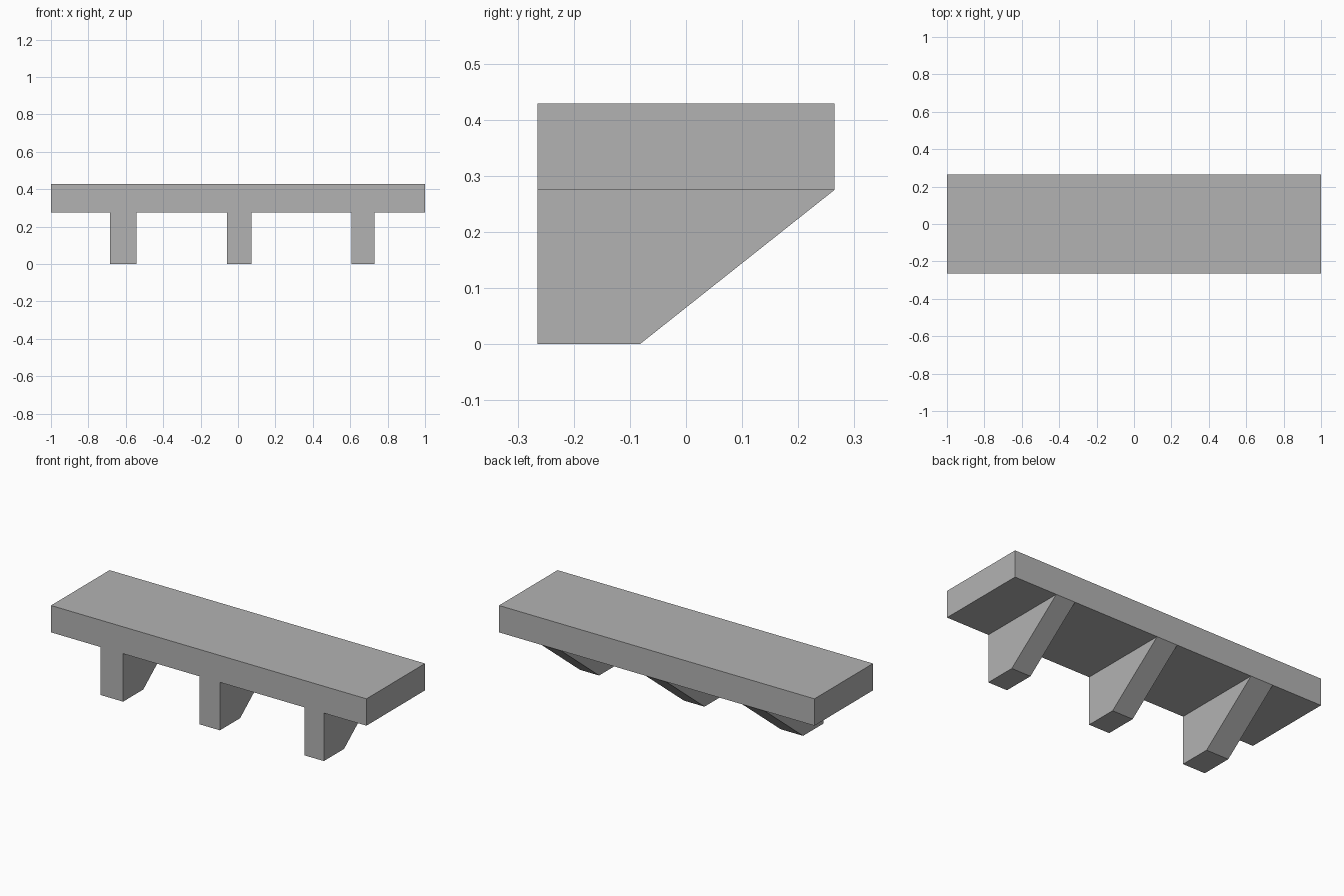
import bpy
import bmesh

cube = bpy.data.objects.get("Cube")
if cube:
    bpy.data.objects.remove(cube, do_unlink=True)

grey = bpy.data.materials.new("plain grey")
grey.use_nodes = True
colour = (0.45, 0.45, 0.45, 1)
grey.diffuse_color = colour
grey.node_tree.nodes["Principled BSDF"].inputs["Base Color"].default_value = colour

FRONT, BACK = -0.265, 0.265
SHELF_BOTTOM, SHELF_TOP = 0.275, 0.429


def extrude_profile(name, profile, x0, x1):
    """Extrude a (y, z) side profile along x from x0 to x1."""
    bm = bmesh.new()
    face = bm.faces.new([bm.verts.new((x0, y, z)) for y, z in profile])
    result = bmesh.ops.extrude_face_region(bm, geom=[face])
    moved = [v for v in result["geom"] if isinstance(v, bmesh.types.BMVert)]
    bmesh.ops.translate(bm, verts=moved, vec=(x1 - x0, 0, 0))
    bmesh.ops.recalc_face_normals(bm, faces=bm.faces)
    mesh = bpy.data.meshes.new(name)
    bm.to_mesh(mesh)
    bm.free()
    mesh.materials.append(grey)
    obj = bpy.data.objects.new(name, mesh)
    bpy.context.collection.objects.link(obj)
    return obj


# Shelf slab
slab = [(FRONT, SHELF_BOTTOM), (BACK, SHELF_BOTTOM), (BACK, SHELF_TOP), (FRONT, SHELF_TOP)]
extrude_profile("shelf", slab, -1, 1)

# Three sloping support brackets, slightly uneven in width
bracket = [(FRONT, 0), (-0.082, 0), (BACK, SHELF_BOTTOM), (FRONT, SHELF_BOTTOM)]
spans = {"right": (-0.685, -0.543), "middle": (-0.06, 0.071), "left": (0.608, 0.73)}
for side, (x0, x1) in spans.items():
    extrude_profile(side + "_bracket", bracket, x0, x1)
